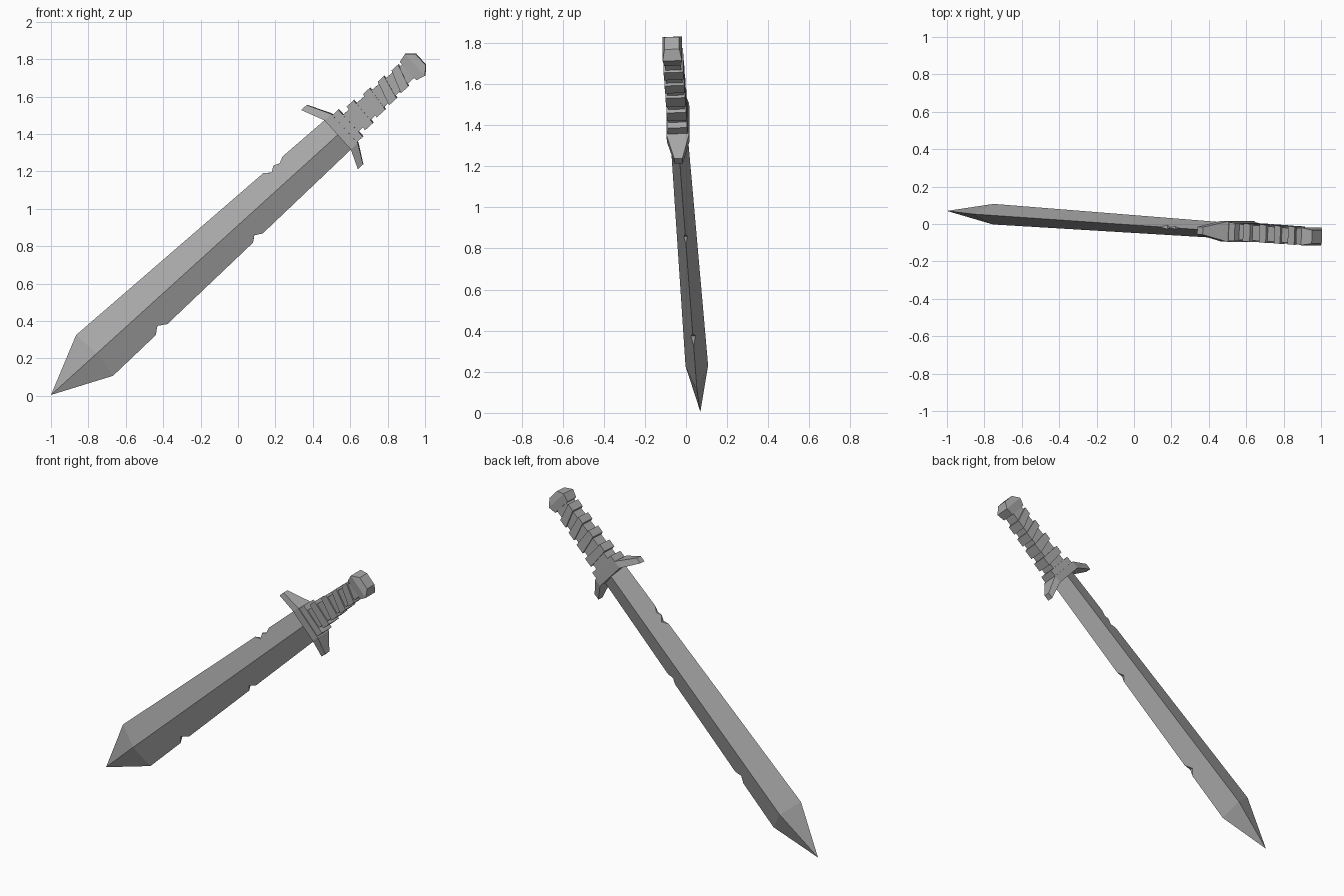
import bpy, bmesh
from mathutils import Matrix, Vector

if "Cube" in bpy.data.objects:
    bpy.data.objects.remove(bpy.data.objects["Cube"])

# Local frame: x runs from tip to pommel, y is thickness, z is blade width
S = Vector((0.741, -0.052, 0.672)).normalized()
T = Vector((-0.672, 0, 0.741)).normalized()
N = T.cross(S).normalized()
T = S.cross(N)
FRAME = Matrix((S, N, T)).transposed().to_4x4()
FRAME.translation = (-1.0, 0.07, 0.005)

steel = bpy.data.materials.new("grey")
steel.diffuse_color = (0.40, 0.40, 0.40, 1)
steel.use_nodes = True
steel.node_tree.nodes["Principled BSDF"].inputs["Base Color"].default_value = steel.diffuse_color


def finish(name, bm):
    bmesh.ops.remove_doubles(bm, verts=bm.verts, dist=0.0005)
    bmesh.ops.recalc_face_normals(bm, faces=bm.faces)
    me = bpy.data.meshes.new(name)
    bm.to_mesh(me)
    bm.free()
    me.transform(FRAME)
    me.materials.append(steel)
    ob = bpy.data.objects.new(name, me)
    bpy.context.collection.objects.link(ob)


def loft(name, sections):
    """Skin a row of equal-length point loops and cap both ends."""
    bm = bmesh.new()
    rows = [[bm.verts.new(p) for p in sec] for sec in sections]
    n = len(rows[0])
    for a, b in zip(rows, rows[1:]):
        for i in range(n):
            j = (i + 1) % n
            bm.faces.new((a[i], a[j], b[j], b[i]))
    bm.faces.new(rows[0])
    bm.faces.new(rows[-1])
    finish(name, bm)


def across(x, hy, hz):
    return [(x, -hy, -hz), (x, hy, -hz), (x, hy, hz), (x, -hy, hz)]


# Blade: diamond section, with chips that bite into both edges
SHOULDER, BASE = 0.315, 2.10


def taper(s, at_shoulder, at_base):
    if s < SHOULDER:
        return at_shoulder * s / SHOULDER
    return at_shoulder + (at_base - at_shoulder) * (s - SHOULDER) / (BASE - SHOULDER)


def half_width(s):
    return taper(s, 0.147, 0.105)


# Each chip point is (position along blade, depth from the edge)
upper = [(1.64, 0), (1.675, 0.027), (1.708, 0.004), (1.739, 0.018), (1.776, 0)]
lower = [(0.63, 0), (0.671, 0.030), (0.717, 0),
         (1.349, 0), (1.381, 0.024), (1.42, 0)]

bm = bmesh.new()
for side, chips in ((1, upper), (-1, lower)):
    edge = [(SHOULDER, 0)] + chips + [(BASE, 0)]
    skins = []
    for face in (-1, 1):
        tip = bm.verts.new((0, 0, 0))
        ridge = bm.verts.new((SHOULDER + 0.02, face * 0.055, 0))
        root = bm.verts.new((BASE, face * 0.042, 0))
        rim = []
        for s, d in edge:
            w = half_width(s)
            rim.append(bm.verts.new((s, face * taper(s, 0.055, 0.042) * d / w, side * (w - d))))
        bm.faces.new((tip, ridge, rim[0]))
        bm.faces.new([ridge, root] + rim[::-1])
        skins.append((rim, root))
    (ra, root_a), (rb, root_b) = skins
    for i in range(len(ra) - 1):
        if edge[i][1] or edge[i + 1][1]:
            quad = [ra[i], ra[i + 1], rb[i + 1], rb[i]]
            if not edge[i][1]:
                quad = quad[:3]
                quad[0] = ra[i]
            elif not edge[i + 1][1]:
                quad = [ra[i], ra[i + 1], rb[i]]
            bm.faces.new(quad)
    bm.faces.new((root_a, ra[-1], root_b))
finish("blade", bm)

# Crossguard: wide in the middle, ends narrow and droop towards the blade
stations = [(-0.208, 2.030, 2.068, 0.020), (-0.105, 2.075, 2.125, 0.055),
            (0.105, 2.075, 2.125, 0.055), (0.23, 2.018, 2.058, 0.020)]
loft("crossguard", [[(a, -h, z), (b, -h, z), (b, h, z), (a, h, z)]
                    for z, a, b, h in stations])

# Collar and grip core
loft("collar", [across(2.11, 0.05, 0.098), across(2.168, 0.048, 0.098)])
loft("grip_core", [across(2.15, 0.042, 0.062), across(2.60, 0.038, 0.048)])

# Slanted grip rings: (lower start, lower end, upper start, upper end, half height)
rings = [(2.200, 2.258, 2.212, 2.262, 0.080), (2.292, 2.355, 2.322, 2.370, 0.071),
         (2.385, 2.440, 2.425, 2.470, 0.067), (2.475, 2.530, 2.520, 2.568, 0.062)]
for i, (a, b, c, d, h) in enumerate(rings):
    loft(f"grip_ring_{i + 1}", [[(a, y, -h), (b, y, -h), (d, y, h), (c, y, h)]
                                for y in (-0.048, 0.048)])

# Pommel: flared block with a chamfered end
loft("pommel", [across(2.583, 0.042, 0.066), across(2.633, 0.047, 0.079),
                across(2.674, 0.036, 0.040)])
